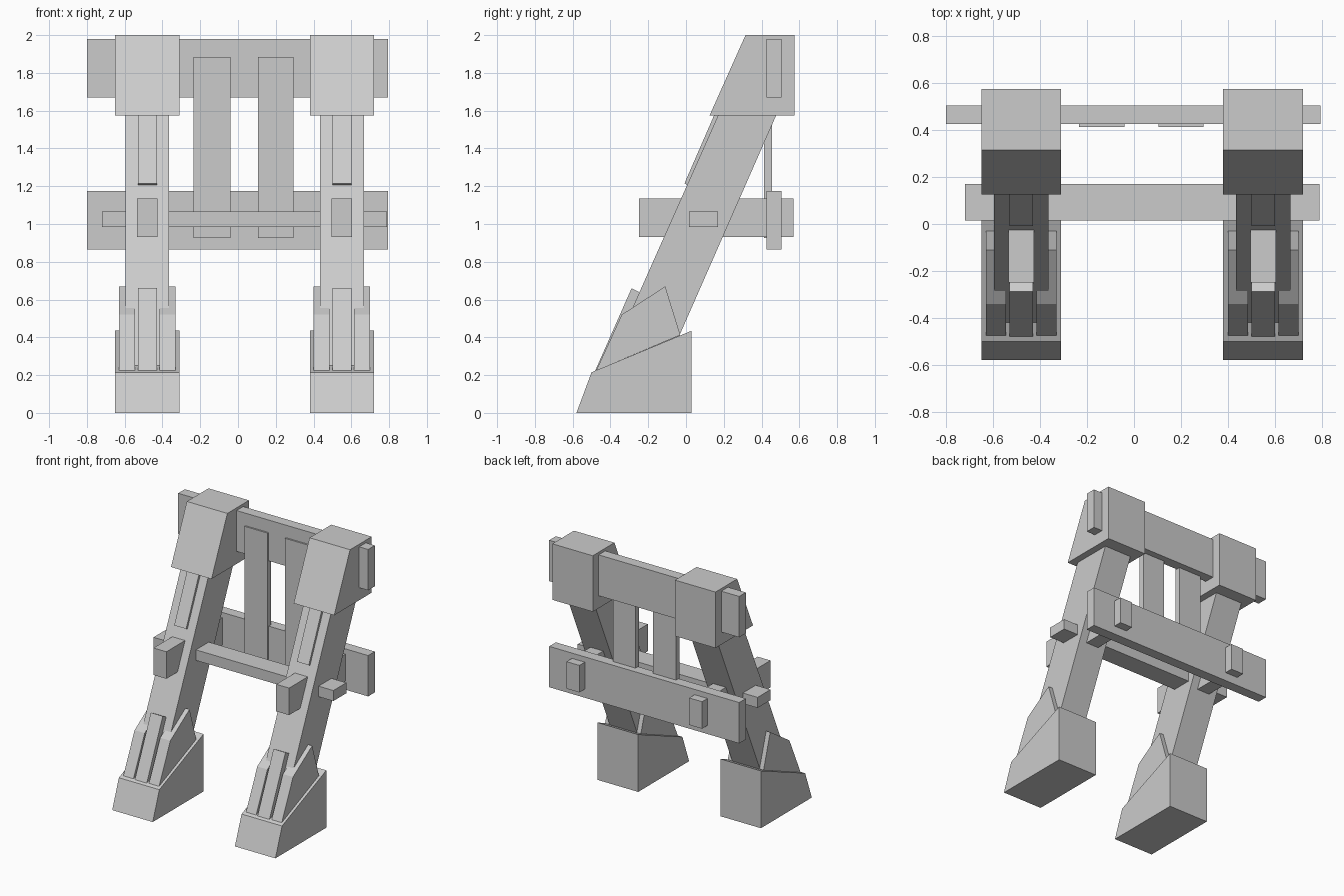
import bpy
import bmesh

cube = bpy.data.objects.get("Cube")
if cube:
    bpy.data.objects.remove(cube, do_unlink=True)

grey = bpy.data.materials.new("plain_grey")
grey.use_nodes = True
grey.diffuse_color = (0.6, 0.6, 0.6, 1)
grey.node_tree.nodes["Principled BSDF"].inputs["Base Color"].default_value = (0.6, 0.6, 0.6, 1)


def prism(name, x0, x1, profile):
    """Extrude a side profile of (y, z) points from x0 to x1."""
    bm = bmesh.new()
    face = bm.faces.new([bm.verts.new((x0, y, z)) for y, z in profile])
    ext = bmesh.ops.extrude_face_region(bm, geom=[face])["geom"]
    moved = [v for v in ext if isinstance(v, bmesh.types.BMVert)]
    bmesh.ops.translate(bm, verts=moved, vec=(x1 - x0, 0, 0))
    bmesh.ops.recalc_face_normals(bm, faces=bm.faces[:])
    mesh = bpy.data.meshes.new(name)
    bm.to_mesh(mesh)
    bm.free()
    mesh.materials.append(grey)
    obj = bpy.data.objects.new(name, mesh)
    bpy.context.collection.objects.link(obj)
    return obj


def box(name, x0, x1, y0, y1, z0, z1):
    return prism(name, x0, x1, [(y0, z0), (y1, z0), (y1, z1), (y0, z1)])


FOOT = [(-0.58, 0), (0.03, 0), (0.03, 0.435), (-0.50, 0.215)]
LEG = [(-0.419, 0.25), (-0.105, 0.25), (0.541, 1.72), (0.234, 1.72)]
CAP = [(0.125, 1.575), (0.575, 1.575), (0.575, 2), (0.315, 2)]
UPPER_STRIP = [(-0.008, 1.215), (0.02, 1.2), (0.19, 1.59), (0.155, 1.59)]
FOOT_STRIP = [(-0.48, 0.225), (-0.288, 0.66), (-0.235, 0.632), (-0.415, 0.24)]
CHEEK = [(-0.475, 0.225), (-0.34, 0.52), (-0.11, 0.67), (-0.03, 0.412)]
CHEEK_LIP = [(-0.475, 0.225), (-0.34, 0.52), (-0.285, 0.556), (-0.415, 0.25)]

# Two slanted legs with feet, caps, braces and through pegs
for side, cx in (("right", -0.48), ("left", 0.55)):
    prism(side + "_foot", cx - 0.17, cx + 0.17, FOOT)
    prism(side + "_leg", cx - 0.116, cx + 0.116, LEG)
    prism(side + "_cap", cx - 0.17, cx + 0.17, CAP)
    prism(side + "_upper_strip", cx - 0.05, cx + 0.05, UPPER_STRIP)
    prism(side + "_foot_strip", cx - 0.05, cx + 0.05, FOOT_STRIP)
    box(side + "_peg", cx - 0.054, cx + 0.054, -0.25, 0.57, 0.93, 1.135)
    for end, s in (("inner", 1 if cx < 0 else -1), ("outer", -1 if cx < 0 else 1)):
        prism(f"{side}_{end}_cheek", cx + s * 0.115, cx + s * 0.15, CHEEK)
        prism(f"{side}_{end}_cheek_lip", cx + s * 0.065, cx + s * 0.116, CHEEK_LIP)

# Cross boards and front rail
box("upper_board", -0.80, 0.795, 0.425, 0.505, 1.67, 1.98)
box("lower_board", -0.80, 0.795, 0.425, 0.505, 0.865, 1.175)
box("front_rail", -0.72, 0.79, 0.015, 0.17, 0.985, 1.065)

# Upright slats between the boards
for name, x0, x1 in (("right_slat", -0.235, -0.04), ("left_slat", 0.105, 0.295)):
    box(name, x0, x1, 0.413, 0.455, 0.925, 1.885)
